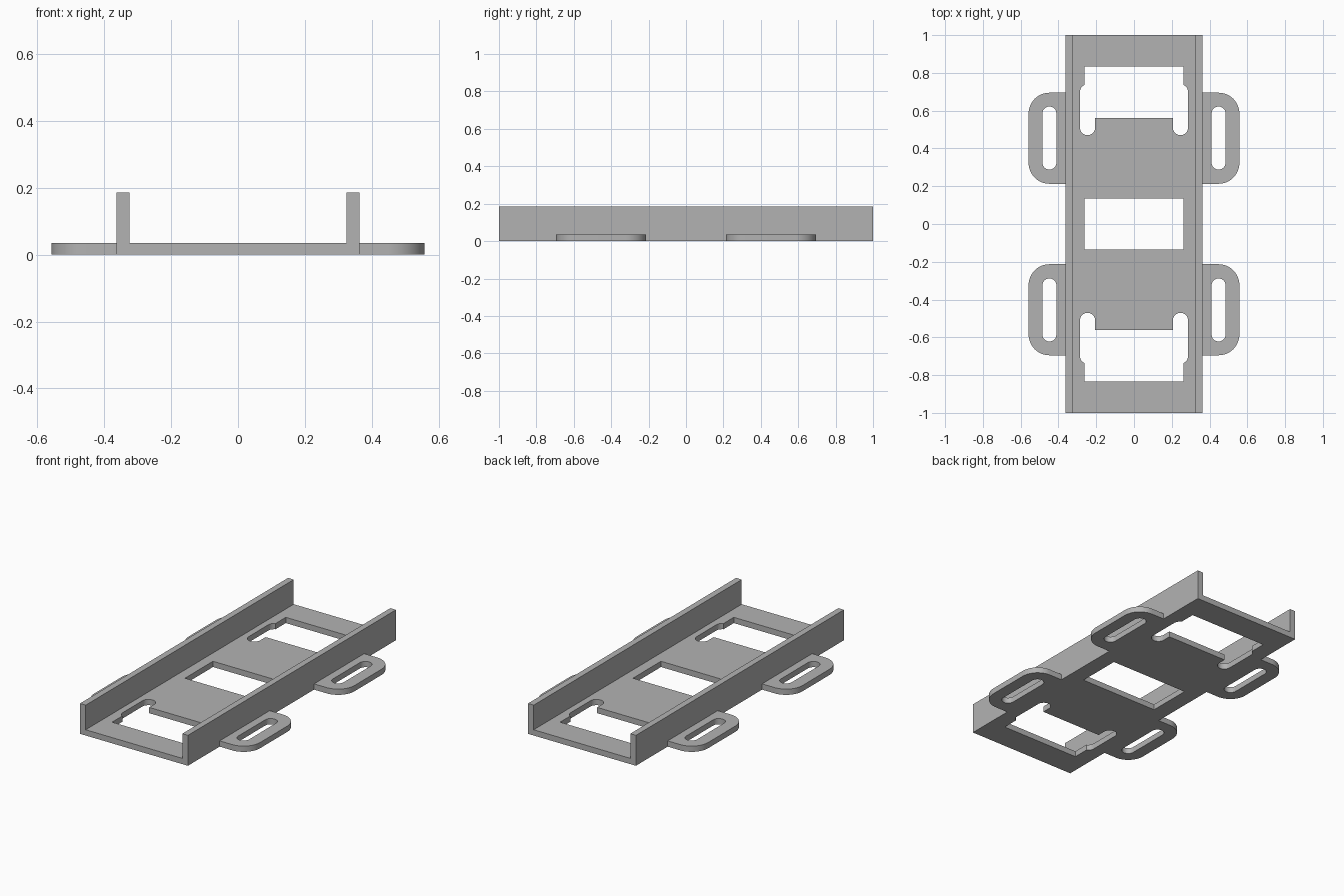
import bpy
import bmesh
from math import pi, sin, cos, acos

if "Cube" in bpy.data.objects:
    bpy.data.objects.remove(bpy.data.objects["Cube"])

THICK = 0.035            # deck and lug thickness
HEIGHT = 0.185           # rail height
OUTER, INNER = 0.363, 0.325

grey = bpy.data.materials.new("light grey")
grey.use_nodes = True
colour = (0.45, 0.45, 0.45, 1)
grey.diffuse_color = colour
grey.node_tree.nodes["Principled BSDF"].inputs["Base Color"].default_value = colour


def arc(cx, cy, r, start, end, steps=16):
    return [(cx + r * cos(start + (end - start) * i / steps),
             cy + r * sin(start + (end - start) * i / steps)) for i in range(steps + 1)]


def rect(x0, x1, y0, y1):
    return [(x0, y0), (x1, y0), (x1, y1), (x0, y1)]


def slot(cx, y0, y1, r):
    return arc(cx, y1 - r, r, 0, pi) + arc(cx, y0 + r, r, pi, 2 * pi)


def mirror_x(points):
    return [(-x, y) for x, y in reversed(points)]


def mirror_y(points):
    return [(x, -y) for x, y in reversed(points)]


def plate(name, loops, height):
    """Extrude an outline with holes from the ground up to a height."""
    curve = bpy.data.curves.new(name + "_profile", "CURVE")
    curve.dimensions = "2D"
    curve.fill_mode = "BOTH"
    curve.extrude = height / 2
    for points in loops:
        spline = curve.splines.new("POLY")
        spline.points.add(len(points) - 1)
        for p, (x, y) in zip(spline.points, points):
            p.co = (x, y, 0, 1)
        spline.use_cyclic_u = True
    helper = bpy.data.objects.new(name + "_profile", curve)
    bpy.context.collection.objects.link(helper)
    graph = bpy.context.evaluated_depsgraph_get()
    mesh = bpy.data.meshes.new_from_object(helper.evaluated_get(graph))
    bpy.data.objects.remove(helper)

    # weld the caps to the sides and stand the part on the ground
    bm = bmesh.new()
    bm.from_mesh(mesh)
    bmesh.ops.remove_doubles(bm, verts=bm.verts, dist=0.0001)
    bmesh.ops.translate(bm, verts=bm.verts, vec=(0, 0, height / 2))
    bmesh.ops.recalc_face_normals(bm, faces=bm.faces)
    bm.to_mesh(mesh)
    bm.free()
    mesh.name = name
    mesh.materials.clear()
    mesh.materials.append(grey)
    obj = bpy.data.objects.new(name, mesh)
    bpy.context.collection.objects.link(obj)
    bpy.ops.object.select_all(action="DESELECT")
    obj.select_set(True)
    bpy.context.view_layer.objects.active = obj
    bpy.ops.object.shade_smooth_by_angle(angle=pi / 6)
    return obj


# End opening: a window whose sides run into round-ended slots
half, slot_x, r = 0.263, 0.246, 0.04
right_half = [(0.206, 0.56)] + arc(slot_x, 0.51, r, pi, 2 * pi)
right_half += arc(slot_x, 0.70, r, 0, acos((half - slot_x) / r), 8)
right_half += [(half, 0.835)]
end_opening = right_half + mirror_x(right_half)

# Deck with three openings
plate("deck", [rect(-INNER, INNER, -1, 1), rect(-half, half, -0.135, 0.135),
               end_opening, mirror_y(end_opening)], THICK)

# Slotted lug outline, rounded on its outer corners
x1, y0, y1, cr = 0.558, 0.213, 0.695, 0.11
lug = [(OUTER, y0)] + arc(x1 - cr, y0 + cr, cr, -pi / 2, 0)
lug += arc(x1 - cr, y1 - cr, cr, 0, pi / 2) + [(OUTER, y1)]
lug_loops = [lug, slot(0.448, 0.288, 0.622, 0.037)]

# Side rails and the two lugs on each
for side in ("left", "right"):
    flip = mirror_x if side == "right" else list
    plate(side + "_rail", [flip(rect(INNER, OUTER, -1, 1))], HEIGHT)
    plate(side + "_back_lug", [flip(p) for p in lug_loops], THICK)
    plate(side + "_front_lug", [mirror_y(flip(p)) for p in lug_loops], THICK)
